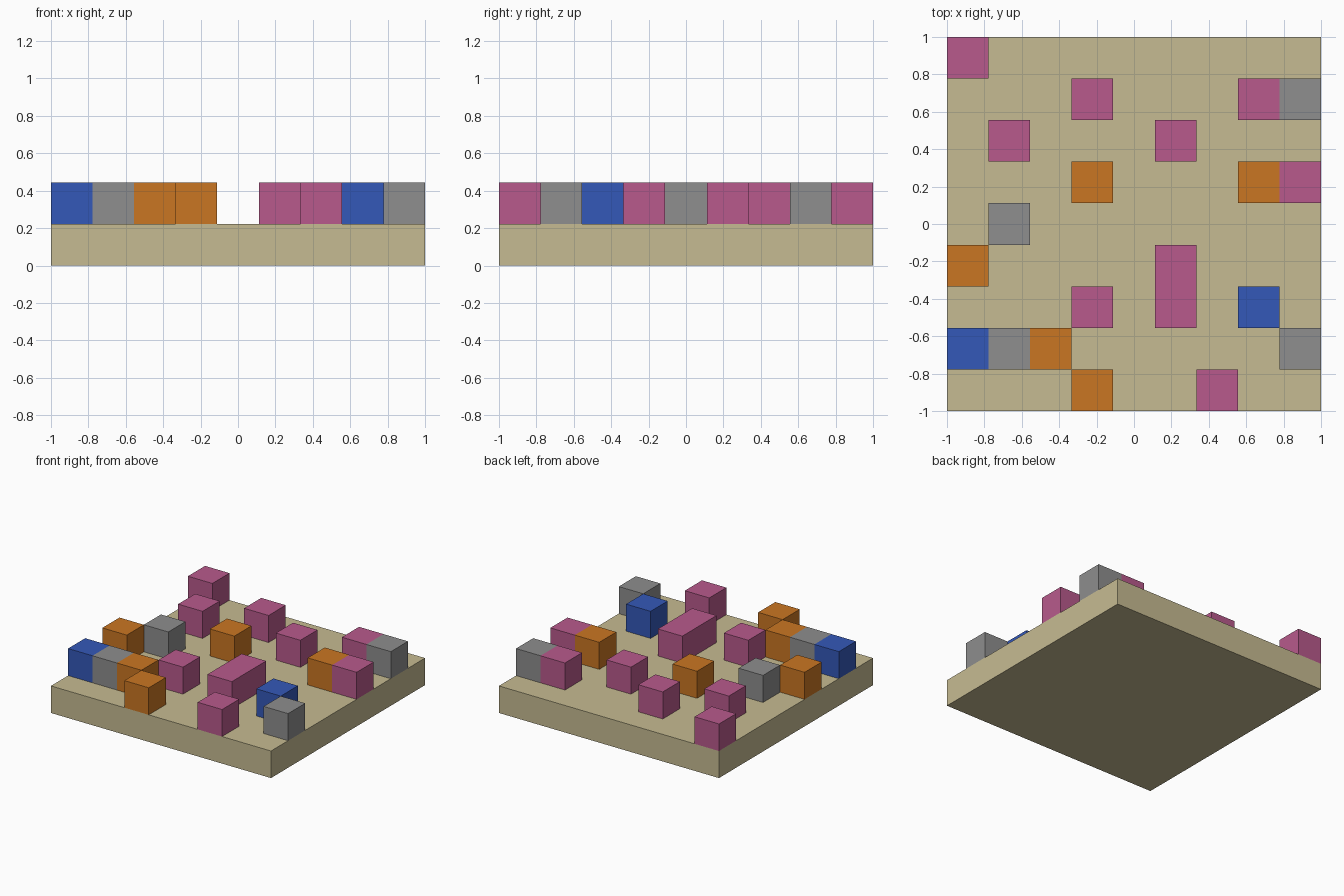
import bpy
import bmesh
from mathutils import Vector

cube = bpy.data.objects.get("Cube")
if cube:
    bpy.data.objects.remove(cube, do_unlink=True)

# Block layout seen from above, back row first
LAYOUT = [
    "P........",
    "...P...PG",
    ".P...P...",
    "...O...OP",
    ".G.......",
    "O....P...",
    "...P.P.B.",
    "BGO.....G",
    "...O..P..",
]
COUNT = len(LAYOUT)
CELL = 2 / COUNT


def linear(c):
    c /= 255
    return c / 12.92 if c <= 0.04045 else ((c + 0.055) / 1.055) ** 2.4


def material(name, rgb):
    mat = bpy.data.materials.new(name)
    mat.use_nodes = True
    colour = (*[linear(c) for c in rgb], 1)
    mat.diffuse_color = colour
    bsdf = mat.node_tree.nodes["Principled BSDF"]
    bsdf.inputs["Base Color"].default_value = colour
    bsdf.inputs["Roughness"].default_value = 0.9
    return mat


def add_object(name, bm, mat):
    mesh = bpy.data.meshes.new(name)
    bm.to_mesh(mesh)
    bm.free()
    mesh.materials.append(mat)
    obj = bpy.data.objects.new(name, mesh)
    bpy.context.collection.objects.link(obj)
    return obj


def occupied(row, col):
    return 0 <= row < COUNT and 0 <= col < COUNT and LAYOUT[row][col] != "."


def add_quad(bm, centre, normal):
    """Square cell face facing along the normal."""
    n = Vector(normal)
    u = Vector((n.y, n.z, n.x))
    v = n.cross(u)
    mid = Vector(centre) + n * CELL / 2
    corners = [mid + (u * a + v * b) * CELL / 2
               for a, b in ((-1, -1), (1, -1), (1, 1), (-1, 1))]
    bm.faces.new([bm.verts.new(p) for p in corners])


# Base slab, one cell thick
bm = bmesh.new()
bmesh.ops.create_cube(bm, size=1)
bmesh.ops.scale(bm, vec=(2, 2, CELL), verts=bm.verts)
bmesh.ops.translate(bm, vec=(0, 0, CELL / 2), verts=bm.verts)
add_object("base_slab", bm, material("sand", (198, 187, 146)))

# Raised blocks, one object per colour, without faces between neighbours
KINDS = {
    "P": ("pink", (184, 90, 140)),
    "O": ("orange", (202, 118, 34)),
    "G": ("grey", (142, 142, 142)),
    "B": ("blue", (52, 88, 184)),
}
for letter, (name, rgb) in KINDS.items():
    bm = bmesh.new()
    for row, line in enumerate(LAYOUT):
        for col, mark in enumerate(line):
            if mark != letter:
                continue
            centre = (-1 + (col + 0.5) * CELL, 1 - (row + 0.5) * CELL, CELL * 1.5)
            add_quad(bm, centre, (0, 0, 1))
            for dx, dy in ((1, 0), (-1, 0), (0, 1), (0, -1)):
                if not occupied(row - dy, col + dx):
                    add_quad(bm, centre, (dx, dy, 0))
    bmesh.ops.remove_doubles(bm, verts=bm.verts, dist=0.0001)
    add_object(name + "_blocks", bm, material(name, rgb))
